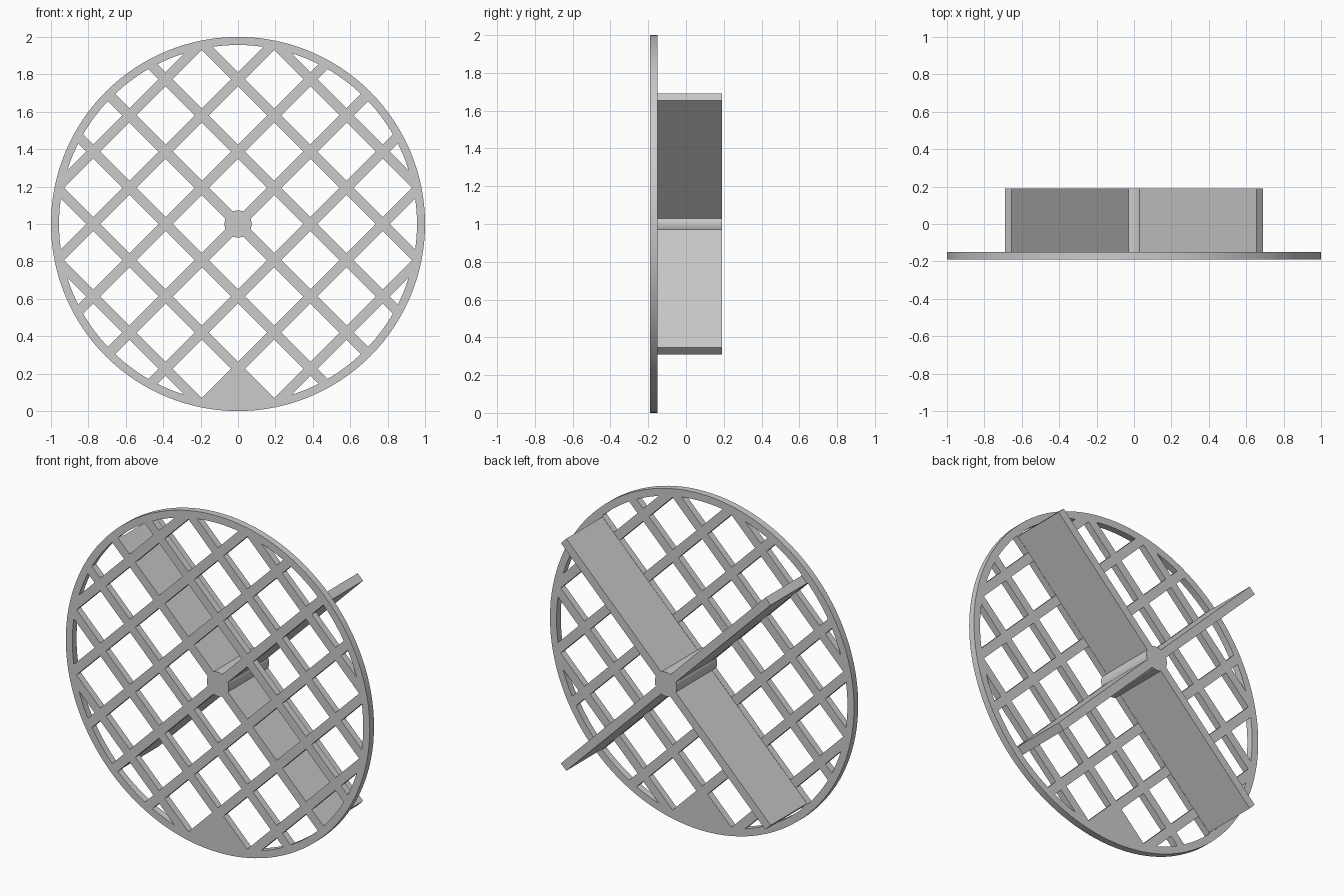
import bpy, bmesh, math
from mathutils import Matrix, Vector

if "Cube" in bpy.data.objects:
    bpy.data.objects.remove(bpy.data.objects["Cube"])

R, RIM, HUB = 1.0, 0.957, 0.072
PITCH, BAR, VANE = 0.2735, 0.053, 0.05
FRONT, SEAT, BACK = -0.19, -0.15, 0.19


def add_object(name, bm):
    bmesh.ops.recalc_face_normals(bm, faces=bm.faces)
    mesh = bpy.data.meshes.new(name)
    bm.to_mesh(mesh)
    bm.free()
    ob = bpy.data.objects.new(name, mesh)
    bpy.context.collection.objects.link(ob)
    return ob


def add_prism(bm, outline, y0, y1):
    """Extrude an (x, z) outline along y."""
    face = bm.faces.new([bm.verts.new((x, y0, z + 1)) for x, z in outline])
    new = bmesh.ops.extrude_face_region(bm, geom=[face])["geom"]
    verts = [v for v in new if isinstance(v, bmesh.types.BMVert)]
    bmesh.ops.translate(bm, verts=verts, vec=(0, y1 - y0, 0))


def circle(r, n):
    return [(r * math.cos(2 * math.pi * i / n), r * math.sin(2 * math.pi * i / n)) for i in range(n)]


def prism(name, outline, y0, y1):
    bm = bmesh.new()
    add_prism(bm, outline, y0, y1)
    return add_object(name, bm)


def select(ob):
    bpy.ops.object.select_all(action='DESELECT')
    ob.select_set(True)
    bpy.context.view_layer.objects.active = ob


def boolean(ob, other, operation):
    mod = ob.modifiers.new(operation, 'BOOLEAN')
    mod.object, mod.operation, mod.solver = other, operation, 'EXACT'
    select(ob)
    bpy.ops.object.modifier_apply(modifier=mod.name)
    bpy.data.objects.remove(other)


def turn(u, v, a):
    return (u * math.cos(a) - v * math.sin(a), u * math.sin(a) + v * math.cos(a))


# Diagonal lattice openings, trimmed by the rim and the hub
spans = []
for i in range(-4, 4):
    lo = -1.2 if i == -4 else i * PITCH + BAR / 2
    hi = 1.2 if i == 3 else (i + 1) * PITCH - BAR / 2
    spans.append((lo, hi))
bm = bmesh.new()
for u0, u1 in spans:
    for v0, v1 in spans:
        corners = [(u0, v0), (u1, v0), (u1, v1), (u0, v1)]
        if min(math.hypot(*c) for c in corners) < RIM:
            add_prism(bm, [turn(u, v, math.pi / 4) for u, v in corners], -0.3, 0)
openings = add_object("openings", bm)
openings.hide_render = True
boolean(openings, prism("rim_trim", circle(RIM, 128), -0.35, 0.05), 'INTERSECT')
boolean(openings, prism("hub_trim", circle(HUB, 48), -0.35, 0.05), 'DIFFERENCE')

# Round grille plate
grille = prism("round_grille", circle(R, 128), FRONT, SEAT)
boolean(grille, openings, 'DIFFERENCE')

# Four crossed vanes and round core behind the grille
outline = []
a0 = math.asin(VANE / 2 / HUB)
for q in range(4):
    base = math.pi / 4 + q * math.pi / 2
    outline += [turn(0.951, -VANE / 2, base), turn(0.951, VANE / 2, base)]
    for k in range(9):
        a = base + a0 + (math.pi / 2 - 2 * a0) * k / 8
        outline.append((HUB * math.cos(a), HUB * math.sin(a)))
vanes = prism("crossed_vanes", outline, SEAT, BACK)

# Smooth curved walls, crisp edges
for ob in (grille, vanes):
    select(ob)
    bpy.ops.object.shade_smooth_by_angle(angle=math.radians(30))
